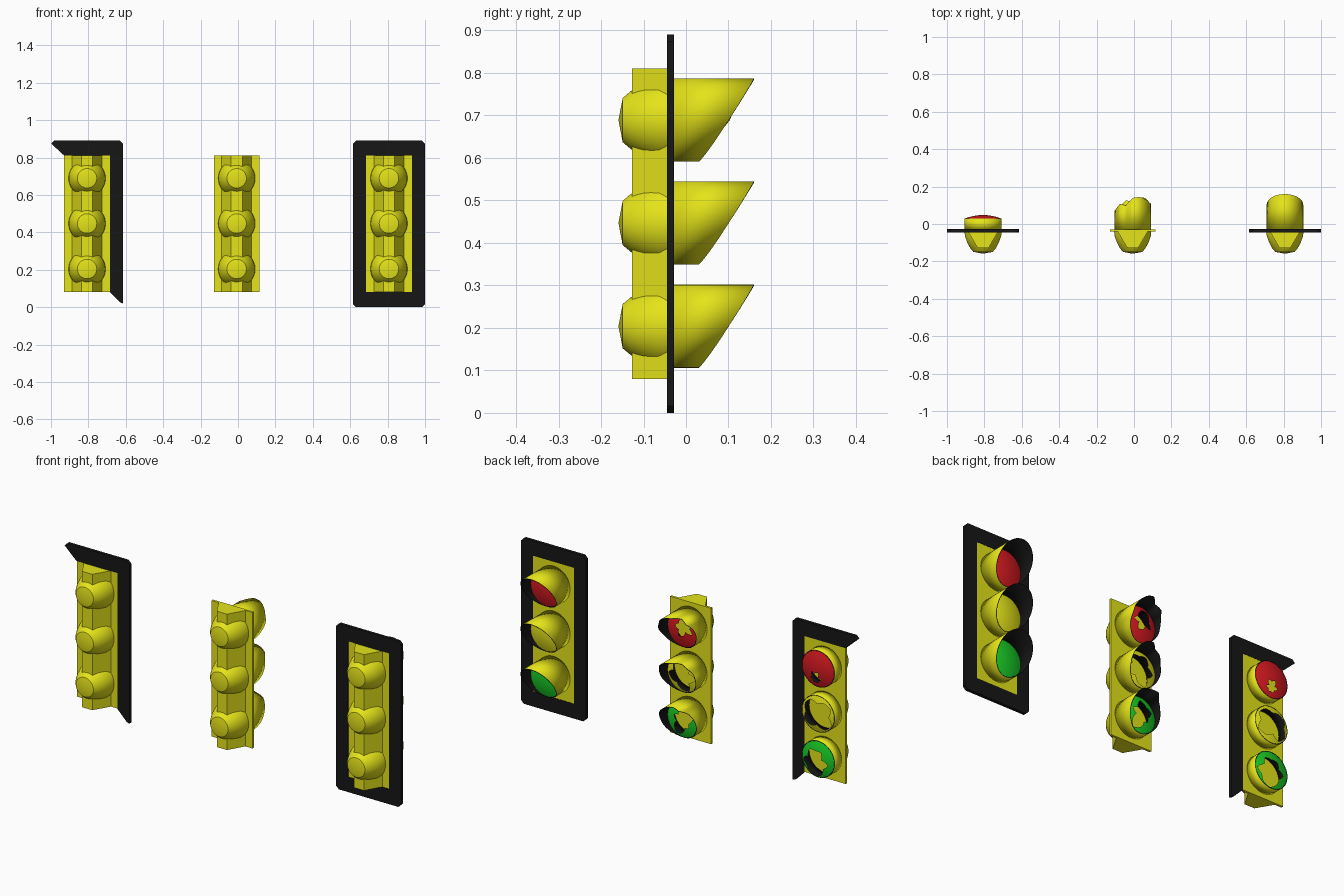
import bpy, bmesh, random
from math import sin, cos, pi, sqrt

if "Cube" in bpy.data.objects:
    bpy.data.objects.remove(bpy.data.objects["Cube"])

random.seed(4)
N = 48              # segments around round parts
R = 0.098           # visor radius
LAMP_Z = {"bottom": 0.204, "middle": 0.447, "top": 0.689}


def material(name, rgb):
    m = bpy.data.materials.new(name)
    m.diffuse_color = (*rgb, 1)
    m.use_nodes = True
    m.node_tree.nodes["Principled BSDF"].inputs["Base Color"].default_value = m.diffuse_color
    return m


YELLOW = material("yellow", (0.78, 0.77, 0.01))
BLACK = material("black", (0.008, 0.008, 0.008))
RED = material("red", (0.66, 0.01, 0.015))
GREEN = material("green", (0.01, 0.6, 0.02))


def finish(bm, name, loc, mats, smooth=False, recalc=True):
    bmesh.ops.remove_doubles(bm, verts=bm.verts, dist=1e-5)
    if recalc:
        bmesh.ops.recalc_face_normals(bm, faces=bm.faces)
    me = bpy.data.meshes.new(name)
    bm.to_mesh(me)
    bm.free()
    ob = bpy.data.objects.new(name, me)
    bpy.context.collection.objects.link(ob)
    ob.location = loc
    for m in mats:
        me.materials.append(m)
    if smooth:
        bpy.ops.object.select_all(action='DESELECT')
        ob.select_set(True)
        bpy.context.view_layer.objects.active = ob
        bpy.ops.object.shade_smooth_by_angle(angle=0.5)
    return ob


def loft(bm, rings, closed=True):
    """Quads between successive rings of points."""
    rows = [[bm.verts.new(p) for p in ring] for ring in rings]
    n = len(rows[0])
    for a, b in zip(rows, rows[1:]):
        for i in range(n if closed else n - 1):
            j = (i + 1) % n
            bm.faces.new((a[i], a[j], b[j], b[i]))
    return rows


def thicken(bm, vec):
    """Extrude all flat faces into a closed slab."""
    bmesh.ops.remove_doubles(bm, verts=bm.verts, dist=1e-5)
    geo = bmesh.ops.extrude_face_region(bm, geom=bm.faces[:], use_keep_orig=True)["geom"]
    bmesh.ops.translate(bm, vec=vec, verts=[g for g in geo if isinstance(g, bmesh.types.BMVert)])


def slab(name, points, vec, loc, mat):
    bm = bmesh.new()
    bm.faces.new([bm.verts.new(p) for p in points])
    thicken(bm, vec)
    return finish(bm, name, loc, [mat])


def angles():
    return [2 * pi * i / N for i in range(N)]


# Rear housing, front plate and the round reflector backs
def body(prefix, x):
    slab(prefix + "_plate", [(sx, -0.041, sz) for sx, sz in
         ((-.122, .08), (.122, .08), (.122, .81), (-.122, .81))], (0, .012, 0), (x, 0, 0), YELLOW)
    slab(prefix + "_housing", [(-.08, -.041, .08), (-.03, -.127, .08), (.03, -.127, .08),
         (.08, -.041, .08)], (0, 0, .73), (x, 0, 0), YELLOW)
    profile = [(-.04, .099), (-.065, .097), (-.1, .084), (-.13, .068), (-.149, .052), (-.159, 0)]
    for key, z in LAMP_Z.items():
        bm = bmesh.new()
        loft(bm, [[(r * sin(a), y, r * cos(a)) for a in angles()] for y, r in profile])
        finish(bm, f"{prefix}_{key}_reflector", (x, 0, z), [YELLOW], True)


# Visor tube, black inside; its far edge follows length(angle)
def visor(name, x, z, ends):
    bm = bmesh.new()
    loft(bm, [[(R * sin(a), -.03, R * cos(a)) for a in angles()],
              [(R * sin(a), e, R * cos(a)) for a, e in zip(angles(), ends)]])
    ob = finish(bm, name, (x, 0, z), [YELLOW, BLACK], True, recalc=False)
    mod = ob.modifiers.new("wall", 'SOLIDIFY')
    mod.thickness = 0.003
    mod.offset = -1
    mod.material_offset = 1
    mod.material_offset_rim = 1


def whole_visor():
    return [.03 + .13 * ((1 + cos(a)) / 2) ** 0.88 for a in angles()]


def torn_visor():
    knots = [random.uniform(0, .24) for _ in range(N // 3)]
    out = []
    for i, (a, full) in enumerate(zip(angles(), whole_visor())):
        k, f = divmod(i, 3)
        jag = knots[k] * (1 - f / 3) + knots[(k + 1) % len(knots)] * f / 3
        out.append(.03 + (full - .03) * (.62 + .2 * sin(a) + jag))
    return out


# Domed lens; a broken one has a jagged hole around (cx, cz)
def lens(name, x, z, mat, hole=None):
    cx, cz, shape = hole or (0, 0, [0])
    rl = R - .003

    def dome(px, pz):
        return (px, .03 + .018 * (1 - (px * px + pz * pz) / rl ** 2), pz)

    rings = [[] for _ in range(6)]
    for i, a in enumerate(angles()):
        t = i * len(shape) / N
        k, f = int(t), t - int(t)
        h = shape[k] * (1 - f) + shape[(k + 1) % len(shape)] * f
        dx, dz = sin(a), cos(a)
        b = cx * dx + cz * dz
        reach = -b + sqrt(b * b + rl * rl - cx * cx - cz * cz)
        for s, ring in enumerate(rings):
            d = reach * (h + (1 - h) * s / 5)
            ring.append(dome(cx + d * dx, cz + d * dz))
    bm = bmesh.new()
    loft(bm, rings[::-1])
    finish(bm, name, (x, 0, z), [mat], True, recalc=False)


LENS_MAT = {"top": RED, "middle": YELLOW, "bottom": GREEN}
HOLES = {
    "cracked": {
        "top": (-.01, .015, [.75, .5, .35, .5, .25, .5, .4, .2, .6, .4, .55, .85]),
        "middle": (.01, -.01, [.7, .85, .5, .9, .75, .5, .8, .95, .55, .8, .5, .85]),
        "bottom": (.0, -.01, [.8, .4, .55, .3, .6, .9, .7, .35, .5, .4, .75, .6]),
    },
    "wrecked": {
        "top": (.01, -.05, [.2, .3, .15, .4, .3, .5, .4, .5, .3, .4, .15, .3]),
        "middle": (.0, .0, [.6, .85, .9, .7, .95, .8, .55, .9, .95, .7, .9, .8]),
        "bottom": (.01, -.015, [.55, .7, .5, .9, .75, .95, .98, .8, .55, .7, .4, .6]),
    },
}

for prefix, x in (("wrecked", -.807), ("cracked", -.007), ("intact", .807)):
    body(prefix, x)
    for key, z in LAMP_Z.items():
        ends = {"intact": whole_visor, "cracked": torn_visor,
                "wrecked": lambda: [.03] * N}[prefix]()
        visor(f"{prefix}_{key}_visor", x, z, ends)
        lens(f"{prefix}_{key}_lens", x, z, LENS_MAT[key], HOLES.get(prefix, {}).get(key))

# Intact black surround: clipped rectangle with a rectangular opening
bm = bmesh.new()
W, C = .1925, .016
outer = [(-W, C), (-W + C, 0), (W - C, 0), (W, C), (W, .89 - C), (W - C, .89),
         (-W + C, .89), (-W, .89 - C)]
inner = [p for c in ((-.122, .08), (.122, .08), (.122, .81), (-.122, .81)) for p in (c, c)]
loft(bm, [[(px, -.045, pz) for px, pz in ring] for ring in (outer, inner)])
thicken(bm, (0, .017, 0))
finish(bm, "intact_surround", (.807, 0, 0), [BLACK])

# Broken surround: only the top and one side remain
slab("wrecked_surround", [(px, -.045, pz) for px, pz in (
    (-W, .875), (-W + C, .89), (W - C, .89), (W, .874), (W, .02), (.177, .025),
    (.122, .08), (.122, .81), (-.122, .81))], (0, .017, 0), (-.807, 0, 0), BLACK)
